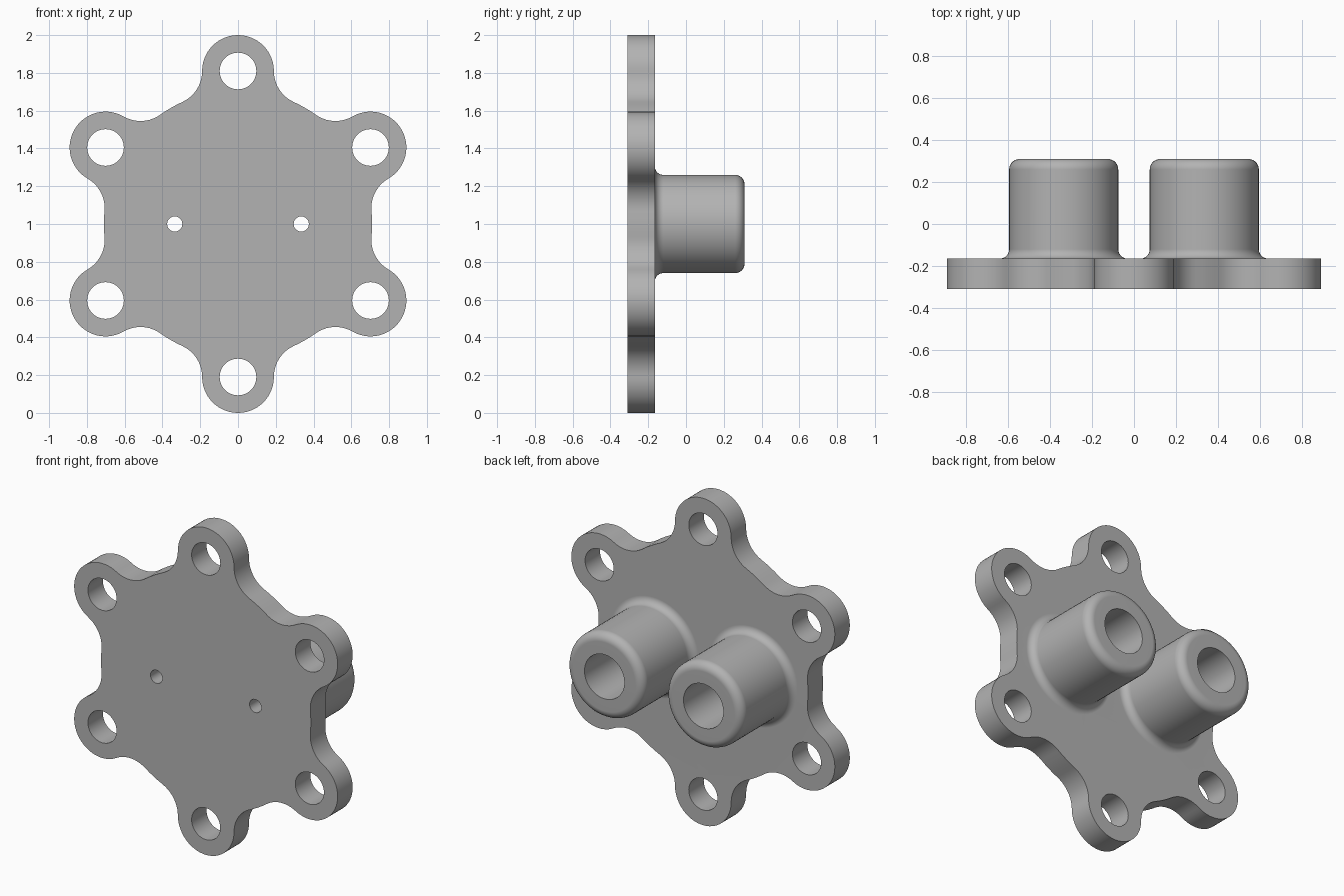
import bpy, bmesh, math
from math import cos, sin, pi

cube = bpy.data.objects.get("Cube")
if cube:
    bpy.data.objects.remove(cube)

FRONT, BACK, BOSS_END = -0.31, -0.165, 0.31
DISC_R, BOLT_R, LUG_R, FILLET_R, HOLE_R = 0.71, 0.81, 0.19, 0.18, 0.097
BOSS_X, BOSS_R, BORE_R, PILOT_R = 0.335, 0.26, 0.135, 0.04
ROUND, FOOT = 0.05, 0.045


def arc(cx, cz, r, a, b, n):
    """Points on an arc from angle a to b, without the end point."""
    return [(cx + r * cos(a + (b - a) * i / n), cz + r * sin(a + (b - a) * i / n)) for i in range(n)]


def lug_outline():
    """One sixth of the plate edge, with the lug pointing along +x."""
    d, s = DISC_R + FILLET_R, LUG_R + FILLET_R
    phi = math.acos((BOLT_R**2 + d**2 - s**2) / (2 * BOLT_R * d))
    cx, cz = d * cos(phi), d * sin(phi)
    beta = math.atan2(cz, cx - BOLT_R)
    pts = arc(BOLT_R, 0, LUG_R, -beta, beta, 28)
    pts += arc(cx, cz, FILLET_R, beta + pi, phi + pi, 10) if beta < phi else \
        arc(cx, cz, FILLET_R, beta - pi, phi - pi, 10)
    pts += arc(0, 0, DISC_R, phi, pi / 3 - phi, 4)
    pts += arc(cx * cos(pi / 3) + cz * sin(pi / 3), cx * sin(pi / 3) - cz * cos(pi / 3),
               FILLET_R, pi / 3 - phi + pi, pi / 3 - beta + pi, 10)
    return pts


def rotate(pts, a):
    return [(x * cos(a) - z * sin(a), x * sin(a) + z * cos(a)) for x, z in pts]


bm = bmesh.new()


def ring(pts, y):
    """A closed loop of edges at depth y."""
    vs = [bm.verts.new((x, y, z + 1)) for x, z in pts]
    for i, v in enumerate(vs):
        bm.edges.new((v, vs[i - 1]))
    return vs


def wall(a, b):
    for i in range(len(a)):
        bm.faces.new((a[i - 1], a[i], b[i], b[i - 1]))


def loop_edges(vs):
    return [bm.edges.get((v, vs[i - 1])) for i, v in enumerate(vs)]


front_loops, back_loops = [], []


def through(pts):
    """A wall running straight through the plate."""
    f, b = ring(pts, FRONT), ring(pts, BACK)
    wall(f, b)
    front_loops.append(f)
    back_loops.append(b)


# Scalloped plate edge and the six bolt holes
angles = [pi / 6 + k * pi / 3 for k in range(6)]
through([p for a in angles for p in rotate(lug_outline(), a)])
for a in angles:
    through(arc(BOLT_R * cos(a), BOLT_R * sin(a), HOLE_R, 0, 2 * pi, 40))

# Bosses: filleted foot, rounded rim, bore and narrow pilot hole
foot = [(BOSS_R + FOOT - x, BACK + FOOT - y) for y, x in arc(0, 0, FOOT, 0, pi / 2, 7)]
rim = arc(BOSS_R - ROUND, BOSS_END - ROUND, ROUND, 0, pi / 2, 7)
profile = foot + [(BOSS_R, BACK + FOOT)] + rim + [
    (BOSS_R - ROUND, BOSS_END), (BORE_R, BOSS_END), (BORE_R, BACK), (PILOT_R, BACK), (PILOT_R, FRONT)]
for side in (-1, 1):
    rings = [ring(arc(side * BOSS_X, 0, r, 0, 2 * pi, 64), y) for r, y in profile]
    for a, b in zip(rings, rings[1:]):
        wall(a, b)
    back_loops.append(rings[0])
    front_loops.append(rings[-1])

# Flat front and back of the plate
for loops, ny in ((front_loops, -1), (back_loops, 1)):
    bmesh.ops.triangle_fill(bm, edges=[e for vs in loops for e in loop_edges(vs)],
                            use_beauty=True, normal=(0, ny, 0))
bmesh.ops.recalc_face_normals(bm, faces=bm.faces[:])

mesh = bpy.data.meshes.new("flange_plate_with_bosses")
bm.to_mesh(mesh)
bm.free()
plate = bpy.data.objects.new("flange_plate_with_bosses", mesh)
bpy.context.collection.objects.link(plate)

# Plain grey metal
grey = bpy.data.materials.new("plain_grey")
grey.use_nodes = True
colour = (0.45, 0.45, 0.45, 1)
grey.diffuse_color = colour
grey.node_tree.nodes["Principled BSDF"].inputs["Base Color"].default_value = colour
mesh.materials.append(grey)

# Smooth shading that keeps the machined edges crisp
bpy.ops.object.select_all(action="DESELECT")
plate.select_set(True)
bpy.context.view_layer.objects.active = plate
bpy.ops.object.shade_smooth_by_angle(angle=math.radians(35))
normals = plate.modifiers.new("flat_face_normals", "WEIGHTED_NORMAL")
normals.keep_sharp = True
